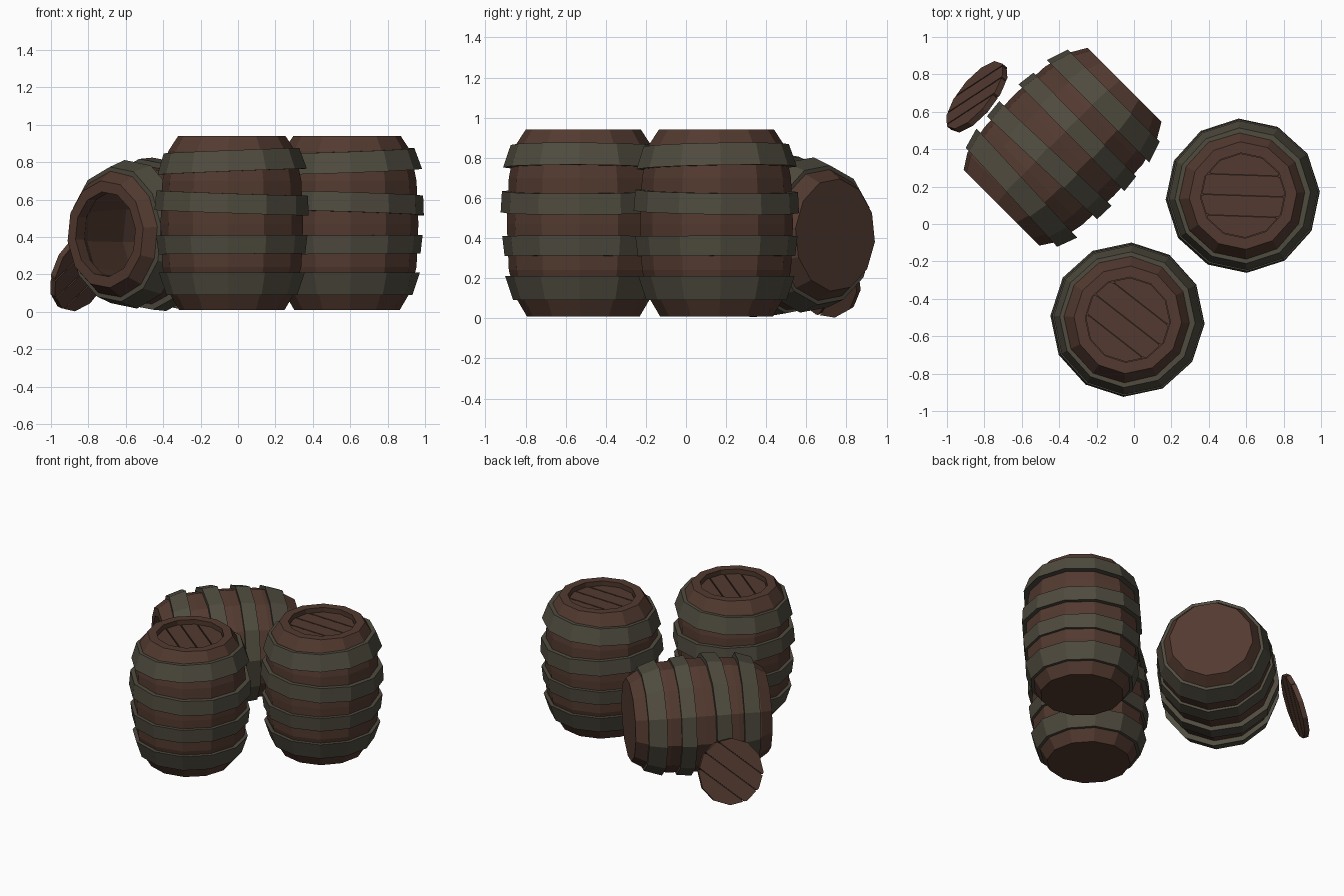
import bpy, bmesh
from math import radians, sin, cos, pi
from mathutils import Matrix, Vector

if "Cube" in bpy.data.objects:
    bpy.data.objects.remove(bpy.data.objects["Cube"])

SIDES = 12


def material(name, rgb):
    m = bpy.data.materials.new(name)
    m.diffuse_color = (*rgb, 1)
    m.use_nodes = True
    m.node_tree.nodes["Principled BSDF"].inputs["Base Color"].default_value = m.diffuse_color
    return m


WOOD = material("brown_wood", (0.085, 0.042, 0.029))
IRON = material("dull_iron", (0.078, 0.070, 0.049))
GAP = material("dark_groove", (0.02, 0.011, 0.008))


def finish(bm, name, mat, matrix):
    bmesh.ops.recalc_face_normals(bm, faces=bm.faces)
    mesh = bpy.data.meshes.new(name)
    bm.to_mesh(mesh)
    bm.free()
    mesh.materials.append(mat)
    ob = bpy.data.objects.new(name, mesh)
    ob.matrix_world = matrix
    bpy.context.collection.objects.link(ob)


def lathe(name, profile, mat, matrix, closed=False):
    """Spin (radius, height) points into a faceted shell; open profiles get end caps."""
    bm = bmesh.new()
    rings = []
    for r, z in profile:
        angles = [radians(5) + 2 * pi * i / SIDES for i in range(SIDES)]
        rings.append([bm.verts.new((r * cos(a), r * sin(a), z)) for a in angles])
    pairs = list(zip(rings, rings[1:]))
    if closed:
        pairs.append((rings[-1], rings[0]))
    else:
        bm.faces.new(rings[0])
        bm.faces.new(rings[-1])
    for a, b in pairs:
        for i in range(SIDES):
            j = (i + 1) % SIDES
            bm.faces.new((a[i], a[j], b[j], b[i]))
    finish(bm, name, mat, matrix)


def lid(name, matrix, r=0.225, t=0.034):
    """Round lid of four planks with thin dark gaps."""
    cuts = [-0.3, -0.11, 0.0, 0.11, 0.3]
    for k in range(4):
        bm = bmesh.new()
        bmesh.ops.create_cone(bm, cap_ends=True, segments=SIDES, radius1=r, radius2=r,
                              depth=t, matrix=Matrix.Rotation(radians(5), 4, 'Z'))
        for y, side in ((cuts[k] + 0.004, -1), (cuts[k + 1] - 0.004, 1)):
            geom = bm.verts[:] + bm.edges[:] + bm.faces[:]
            res = bmesh.ops.bisect_plane(bm, geom=geom, plane_co=(0, y, 0),
                                         plane_no=(0, side, 0), clear_outer=True)
            edges = [e for e in res["geom_cut"] if isinstance(e, bmesh.types.BMEdge)]
            if edges:
                bmesh.ops.holes_fill(bm, edges=edges)
        finish(bm, f"{name}_plank_{k + 1}", WOOD, matrix)
    lathe(name + "_groove_backing", [(r - 0.01, -t * 0.3), (r - 0.01, t * 0.3)], GAP, matrix)


# Staved shell: outside from the bottom up, over the rim, then down the hollow inside
SHELL = [(0.282, 0.01), (0.335, 0.10), (0.372, 0.24), (0.382, 0.47), (0.372, 0.70),
         (0.34, 0.86), (0.288, 0.94), (0.228, 0.94), (0.232, 0.87), (0.30, 0.78),
         (0.34, 0.47), (0.30, 0.16), (0.25, 0.06)]
# Hoops: bottom z, bottom radius, top z, top radius, tilt in degrees
HOOPS = [(0.09, 0.35, 0.21, 0.39, 0), (0.31, 0.393, 0.41, 0.405, 0.3),
         (0.53, 0.413, 0.635, 0.406, -2), (0.75, 0.40, 0.862, 0.363, 2.3)]


def barrel(name, matrix, closed=True):
    lathe(name + "_shell", SHELL, WOOD, matrix)
    high = radians(28)
    axis = Vector((sin(high), -cos(high), 0))
    for i, (z0, r0, z1, r1, tilt) in enumerate(HOOPS):
        mid = (z0 + z1) / 2
        prof = [(r0, z0 - mid), (r1, z1 - mid), (r1 - 0.04, z1 - mid), (r0 - 0.04, z0 - mid)]
        m = matrix @ Matrix.Translation((0, 0, mid)) @ Matrix.Rotation(radians(tilt), 4, axis)
        lathe(f"{name}_hoop_{i + 1}", prof, IRON, m, closed=True)
    if closed:
        lid(name + "_lid", matrix @ Matrix.Translation((0, 0, 0.89)))


def frame(x, z, origin):
    """Placement from a local x axis, local z axis and origin."""
    x, z = Vector(x).normalized(), Vector(z).normalized()
    rot = Matrix((x, z.cross(x), z)).transposed().to_4x4()
    return Matrix.Translation(origin) @ rot


# Two standing barrels
for name, x, y, turn in (("front_barrel", -0.033, -0.512, -38), ("right_barrel", 0.583, 0.152, -2)):
    barrel(name, Matrix.Translation((x, y, 0)) @ Matrix.Rotation(radians(turn), 4, 'Z'))

# Open barrel lying on its side, mouth towards front left
lying = frame((1, -1, 0), (-1, -1, 0), (-0.38, 0.415, 0.415))
lying = lying @ Matrix.Rotation(radians(-28), 4, 'Z') @ Matrix.Translation((0, 0, -0.475))
barrel("lying_barrel", lying, closed=False)

# Loose lid leaning beside the lying barrel
tilt = radians(69)
normal = Vector((-0.78 * sin(tilt), 0.63 * sin(tilt), cos(tilt)))
right = Vector((-0.63, -0.78, 0)).normalized()
up = normal.cross(right)
lid("loose_lid", frame(right - 0.9 * up, normal, (-0.84, 0.68, 0.218)))
